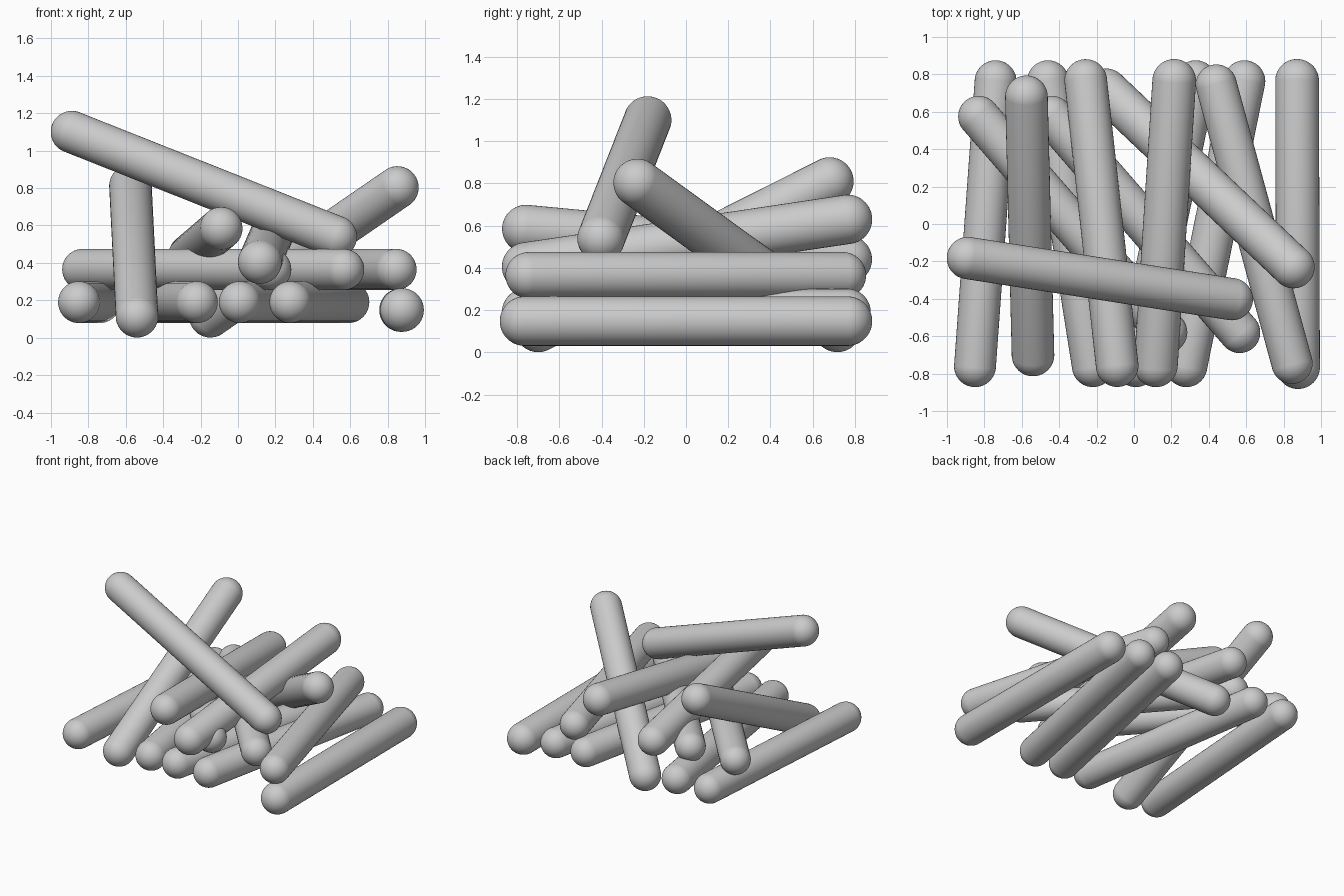
import bpy, bmesh
from mathutils import Vector, Matrix

if "Cube" in bpy.data.objects:
    bpy.data.objects.remove(bpy.data.objects["Cube"])


def log(name, start, end, radius=0.112):
    """Round-ended log: a sphere pulled apart at its middle along start-end."""
    a, b = Vector(start), Vector(end)
    half = (b - a).length / 2
    bm = bmesh.new()
    # an odd ring count leaves no equator ring, so the middle band stretches cleanly
    bmesh.ops.create_uvsphere(bm, u_segments=40, v_segments=25, radius=radius)
    for v in bm.verts:
        v.co.z += half if v.co.z > 0 else -half
    turn = (b - a).to_track_quat('Z', 'Y').to_matrix().to_4x4()
    bm.transform(Matrix.Translation((a + b) / 2) @ turn)
    for f in bm.faces:
        f.smooth = True
    mesh = bpy.data.meshes.new(name)
    bm.to_mesh(mesh)
    bm.free()
    bpy.context.collection.objects.link(bpy.data.objects.new(name, mesh))


# bottom layer, lying flat: x at front, x at back
for i, (xf, xb) in enumerate([(-0.85, -0.74), (-0.22, -0.46), (0.01, 0.33), (0.28, 0.59)]):
    log(f"bottom_log_{i + 1}", (xf, -0.76, 0.19), (xb, 0.763, 0.19))
log("ground_log", (0.877, -0.765, 0.148), (0.872, 0.765, 0.148), 0.117)

# middle layer: two parallel diagonals and one crossing log
for i, x in enumerate([-0.83, -0.44]):
    log(f"diagonal_log_{i + 1}", (x, 0.575, 0.365), (x + 1.005, -0.58, 0.365), 0.11)
log("right_middle_log", (0.845, -0.745, 0.365), (0.44, 0.743, 0.365), 0.11)

# upper layer, tilted
log("upper_log_left", (-0.09, -0.757, 0.585), (-0.258, 0.767, 0.44), 0.114)
log("upper_log_right", (0.117, -0.755, 0.405), (0.215, 0.765, 0.63), 0.117)

# leaning logs
log("leaning_log_left", (-0.54, -0.70, 0.115), (-0.575, 0.68, 0.81), 0.114)
log("leaning_log_right", (-0.148, 0.717, 0.115), (0.852, -0.23, 0.803), 0.114)
log("top_log", (-0.888, -0.182, 1.10), (0.523, -0.402, 0.54), 0.113)
